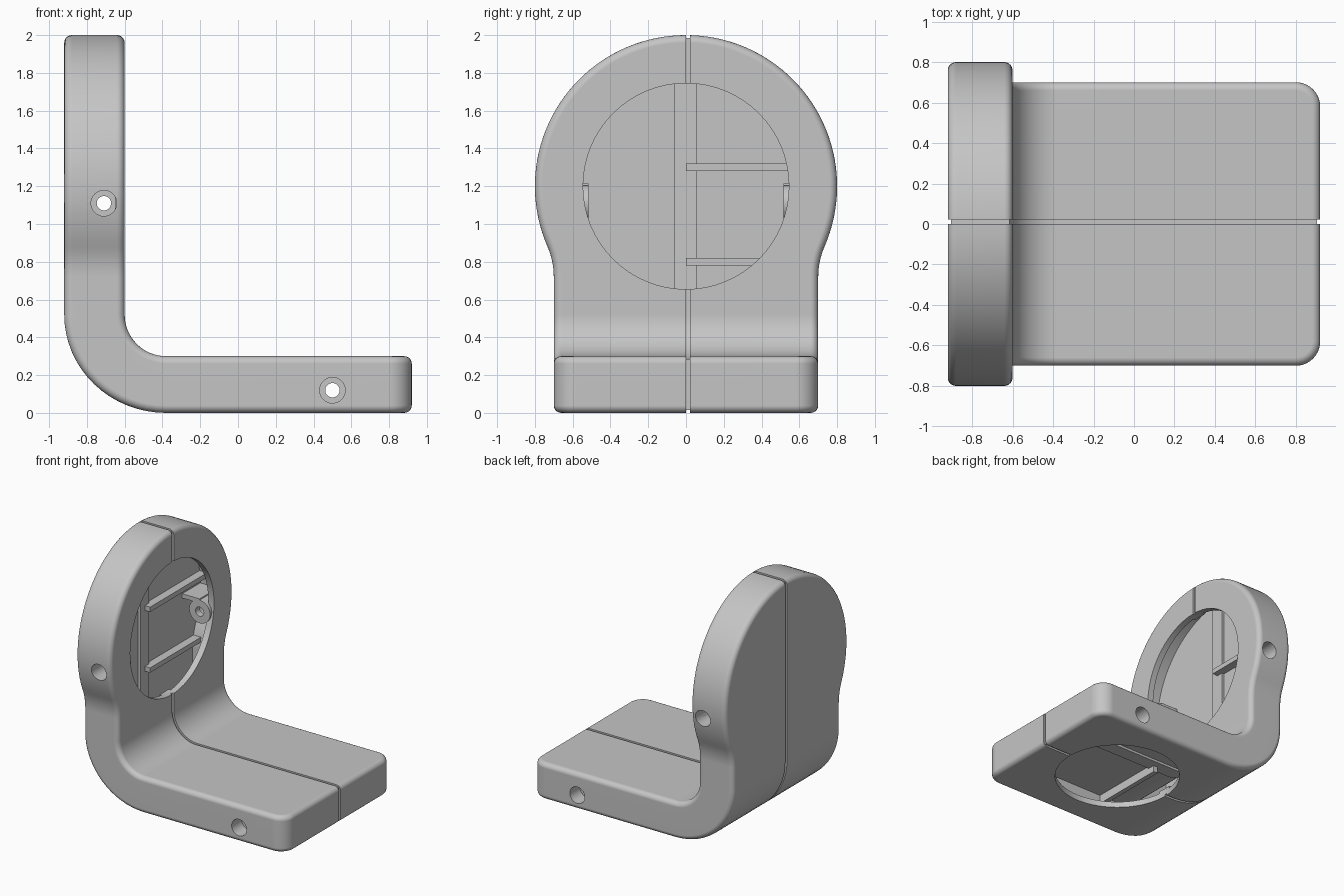
import bpy, bmesh
from math import sin, cos, pi, atan2
from mathutils import Matrix, Vector

cube = bpy.data.objects.get("Cube")
if cube:
    bpy.data.objects.remove(cube)

grey = bpy.data.materials.new("plain grey")
grey.use_nodes = True
COLOUR = (0.56, 0.56, 0.56, 1)
grey.diffuse_color = COLOUR
grey.node_tree.nodes["Principled BSDF"].inputs["Base Color"].default_value = COLOUR

THICK_UP, THICK_BASE = 0.32, 0.30    # thickness of upright and base
BEND, LENGTH = 0.52, 0.5             # height where the elbow starts, its flat length
FILLET = 0.22                        # inner elbow radius
END = BEND - LENGTH - 1.3            # flat position of the base tip
SCREWS = [("upright", -0.71, 1.11, 0.75), ("base", 0.5, 0.12, 0.66)]  # x, z, inner wall


def finish(bm, name):
    bmesh.ops.recalc_face_normals(bm, faces=bm.faces)
    mesh = bpy.data.meshes.new(name)
    bm.to_mesh(mesh)
    bm.free()
    mesh.materials.append(grey)
    obj = bpy.data.objects.new(name, mesh)
    bpy.context.scene.collection.objects.link(obj)
    return obj


def box(name, low, high):
    bm = bmesh.new()
    low, high = Vector(low), Vector(high)
    size = Matrix.Diagonal((*(high - low), 1))
    bmesh.ops.create_cube(bm, size=1, matrix=Matrix.Translation((low + high) / 2) @ size)
    return finish(bm, name)


def cylinder(name, start, end, radius, sides=32):
    bm = bmesh.new()
    start, end = Vector(start), Vector(end)
    axis = end - start
    turn = axis.to_track_quat('Z', 'Y').to_matrix().to_4x4()
    bmesh.ops.create_cone(bm, cap_ends=True, segments=sides, radius1=radius, radius2=radius,
                          depth=axis.length, matrix=Matrix.Translation((start + end) / 2) @ turn)
    return finish(bm, name)


def cut(obj, cutter):
    """Apply a boolean difference and throw the cutter away."""
    mod = obj.modifiers.new("cut", 'BOOLEAN')
    mod.operation, mod.solver, mod.object = 'DIFFERENCE', 'EXACT', cutter
    graph = bpy.context.evaluated_depsgraph_get()
    mesh = bpy.data.meshes.new_from_object(obj.evaluated_get(graph))
    obj.modifiers.clear()
    obj.data = mesh
    bpy.data.objects.remove(cutter)


def outline(off):
    """Flat outline (along, across), moved inward by off: round head, neck, base tip."""
    head = atan2(1.1, -0.48)
    half = [(1.2 + (0.8 - off) * cos(head * i / 40), (0.8 - off) * sin(head * i / 40))
            for i in range(41)]
    for i in range(1, 9):
        a = (head - pi / 2) * (1 - i / 8)
        half.append((0.72 + (0.4 + off) * sin(a), 1.1 - (0.4 + off) * cos(a)))
    for i in range(9):
        a = pi / 2 * i / 8
        half.append((END + 0.12 - (0.12 - off) * sin(a), 0.58 + (0.12 - off) * cos(a)))
    return half + [(s, -y) for s, y in reversed(half[1:])]


def bend(v):
    """Fold the flat plate into an L; the third value runs from outside to inside."""
    s, y, t = v
    if s >= BEND:
        return Vector((-0.92 + THICK_UP * t, y, s))
    if s <= BEND - LENGTH:
        return Vector((-0.38 + BEND - LENGTH - s, y, THICK_BASE * t))
    a = (BEND - s) / LENGTH * pi / 2
    return Vector((-0.38 - (FILLET + THICK_UP * (1 - t)) * cos(a), y,
                   BEND - (FILLET + THICK_BASE * (1 - t)) * sin(a)))


def skin(bm, layers):
    """Closed flat plate through outlines given as (inset, height)."""
    loops = [[bm.verts.new((s, y, t)) for s, y in outline(o)] for o, t in layers]
    for a, b in zip(loops, loops[1:]):
        for i in range(len(a)):
            bm.faces.new((a[i - 1], a[i], b[i], b[i - 1]))
    bm.faces.new(loops[0])
    bm.faces.new(loops[-1])


def slice_flat(bm, point, normal, **clear):
    bmesh.ops.bisect_plane(bm, geom=bm.verts[:] + bm.edges[:] + bm.faces[:], dist=1e-5,
                           plane_co=point, plane_no=normal, **clear)


def hollow(name, off, wall, radius, low, high):
    """Bent hollow slice between two y values, with both round openings."""
    bm = bmesh.new()
    rim = [(off + radius * (1 - sin(pi * k / 10)), (off + radius * (1 - cos(pi * k / 10))) / 0.31)
           for k in range(6 if radius else 1)]
    skin(bm, rim + [(o, 1 - t) for o, t in reversed(rim)])
    inner = off + wall
    skin(bm, [(inner, inner / 0.31), (inner, 1 - inner / 0.31)])
    for i in range(17):
        slice_flat(bm, (BEND - LENGTH * i / 16, 0, 0), (1, 0, 0))
    slice_flat(bm, (0, low, 0), (0, 1, 0), clear_inner=True)
    slice_flat(bm, (0, high, 0), (0, 1, 0), clear_outer=True)
    for v in bm.verts:
        v.co = bend(v.co)
    # close the sliced walls between the outer and inner skins
    for y in (low, high):
        edges = [e for e in bm.edges if e.is_boundary
                 and all(abs(v.co.y - y) < 1e-4 for v in e.verts)]
        if edges:
            bmesh.ops.triangle_fill(bm, edges=edges, use_beauty=True, normal=(0, 1, 0))
    shell = finish(bm, name)
    cut(shell, cylinder("upright_opening", (-0.74, 0, 1.2), (-0.5, 0, 1.2), 0.545, 64))
    cut(shell, cylinder("base_opening", (0.17, 0, -0.1), (0.17, 0, 0.13), 0.485, 64))
    return shell


# Two halves of the shell with a narrow seam, and the tongue behind the seam
parts = [hollow("front_half", 0, 0.05, 0.04, -1, 0),
         hollow("back_half", 0, 0.05, 0.04, 0.022, 1),
         hollow("seam_tongue", 0.015, 0.055, 0, -0.06, 0.055)]

# Screw holes and bosses with a wide outer bore and a narrow through hole
for half, side, label in zip(parts[:2], (-1, 1), ("front", "back")):
    for place, x, z, wall in SCREWS:
        cut(half, cylinder("screw_hole", (x, side * 0.62, z), (x, side * 0.95, z), 0.068))
        boss = cylinder(f"{label}_{place}_boss", (x, side * 0.515, z), (x, side * wall, z), 0.095)
        cut(boss, cylinder("bore", (x, side * 0.57, z), (x, side, z), 0.068))
        cut(boss, cylinder("through", (x, side * 0.3, z), (x, side, z), 0.038))
        parts.append(boss)
    ends = sorted((side * 0.515, side * 0.75))
    parts.append(box(f"{label}_boss_tab", (-0.88, ends[0], 1.18), (-0.71, ends[1], 1.215)))

# Stiffening ribs inside the upright and the base
for z, reach in ((1.3, 0.75), (0.8, 0.68)):
    parts.append(box("upright_rib", (-0.88, 0, z - 0.02), (-0.8, reach, z + 0.02)))
parts.append(box("base_rib", (-0.24, -0.66, 0.18), (-0.2, 0, 0.26)))

# Smooth shading with sharp creases
bpy.ops.object.select_all(action='DESELECT')
for part in parts:
    part.select_set(True)
bpy.context.view_layer.objects.active = parts[0]
bpy.ops.object.shade_smooth_by_angle(angle=0.55)
for part in parts[:2]:
    weighted = part.modifiers.new("weighted_normals", 'WEIGHTED_NORMAL')
    weighted.keep_sharp = True
